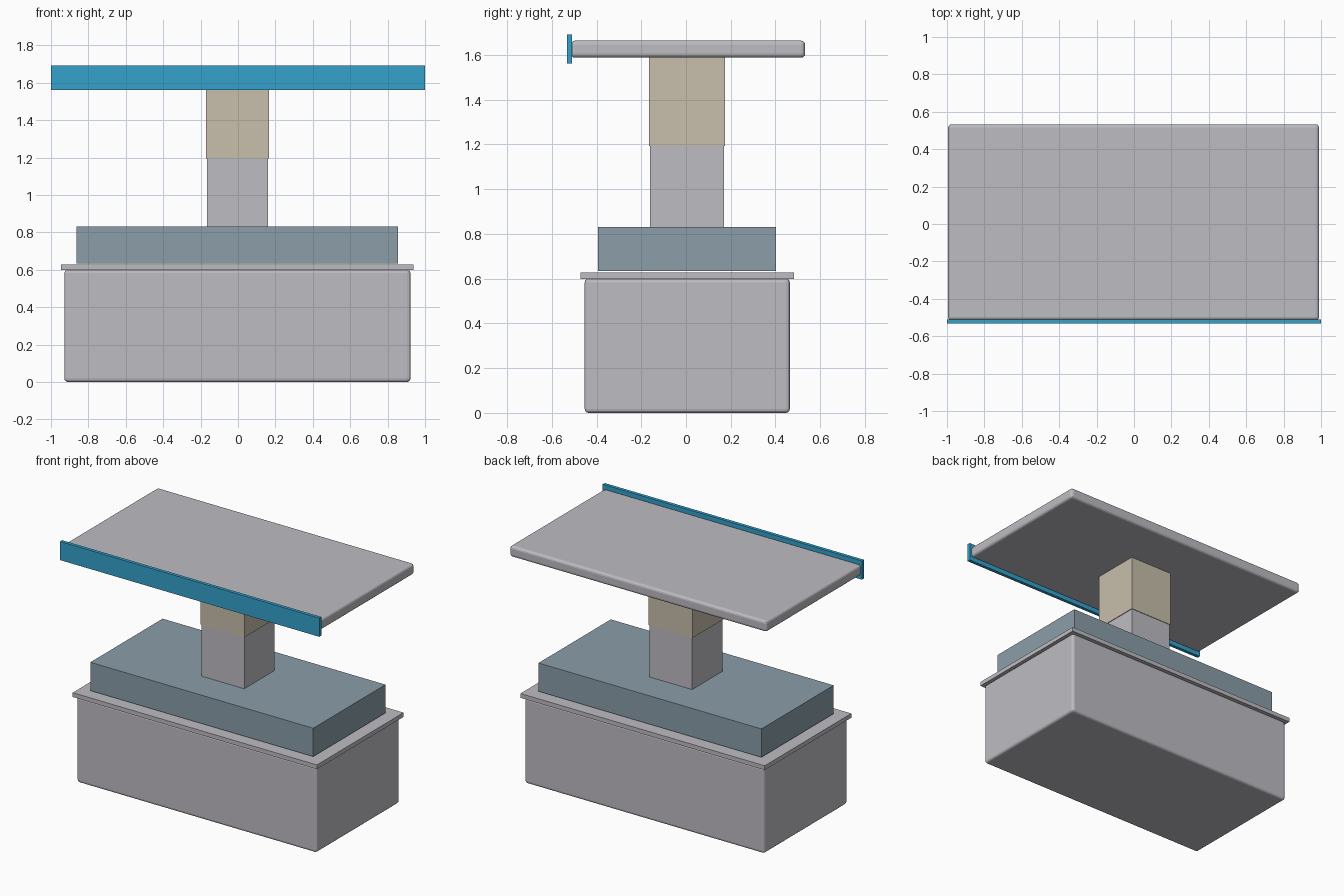
import bpy
import bmesh
from mathutils import Vector

if "Cube" in bpy.data.objects:
    bpy.data.objects.remove(bpy.data.objects["Cube"])


def material(name, rgb):
    # sRGB 0-255 to linear
    lin = []
    for c in rgb:
        c /= 255
        lin.append(c / 12.92 if c <= 0.04045 else ((c + 0.055) / 1.055) ** 2.4)
    m = bpy.data.materials.new(name)
    m.diffuse_color = (*lin, 1)
    m.use_nodes = True
    m.node_tree.nodes["Principled BSDF"].inputs["Base Color"].default_value = m.diffuse_color
    return m


grey = material("light grey", (190, 188, 194))
slate = material("slate blue", (139, 158, 169))
tan = material("tan", (200, 191, 172))
blue = material("bright blue", (53, 162, 204))


def box(name, x, y, z, mat, bevel=0):
    lo, hi = Vector((x[0], y[0], z[0])), Vector((x[1], y[1], z[1]))
    size = hi - lo
    bm = bmesh.new()
    bmesh.ops.create_cube(bm, size=1)
    for v in bm.verts:
        v.co = Vector(c * s for c, s in zip(v.co, size))
    if bevel:
        bmesh.ops.bevel(bm, geom=bm.edges[:], offset=bevel, segments=3,
                        profile=0.5, affect='EDGES')
    me = bpy.data.meshes.new(name)
    bm.to_mesh(me)
    bm.free()
    me.materials.append(mat)
    ob = bpy.data.objects.new(name, me)
    ob.location = (lo + hi) / 2
    bpy.context.collection.objects.link(ob)
    return ob


# Base cabinet and its lid plate
box("base_cabinet", (-0.928, 0.922), (-0.453, 0.464), (0, 0.6), grey, 0.018)
box("lid_plate", (-0.945, 0.939), (-0.472, 0.483), (0.598, 0.628), grey)

# Padded riser block
box("riser_block", (-0.863, 0.856), (-0.394, 0.402), (0.634, 0.832), slate)

# Telescoping column
box("lower_column", (-0.167, 0.161), (-0.161, 0.171), (0.83, 1.2), grey)
box("upper_column", (-0.172, 0.166), (-0.165, 0.175), (1.194, 1.592), tan)

# Table top with front trim strip
box("table_top", (-0.994, 0.989), (-0.515, 0.533), (1.588, 1.664), grey, 0.018)
box("front_trim", (-1.0, 1.0), (-0.533, -0.51), (1.561, 1.691), blue)
